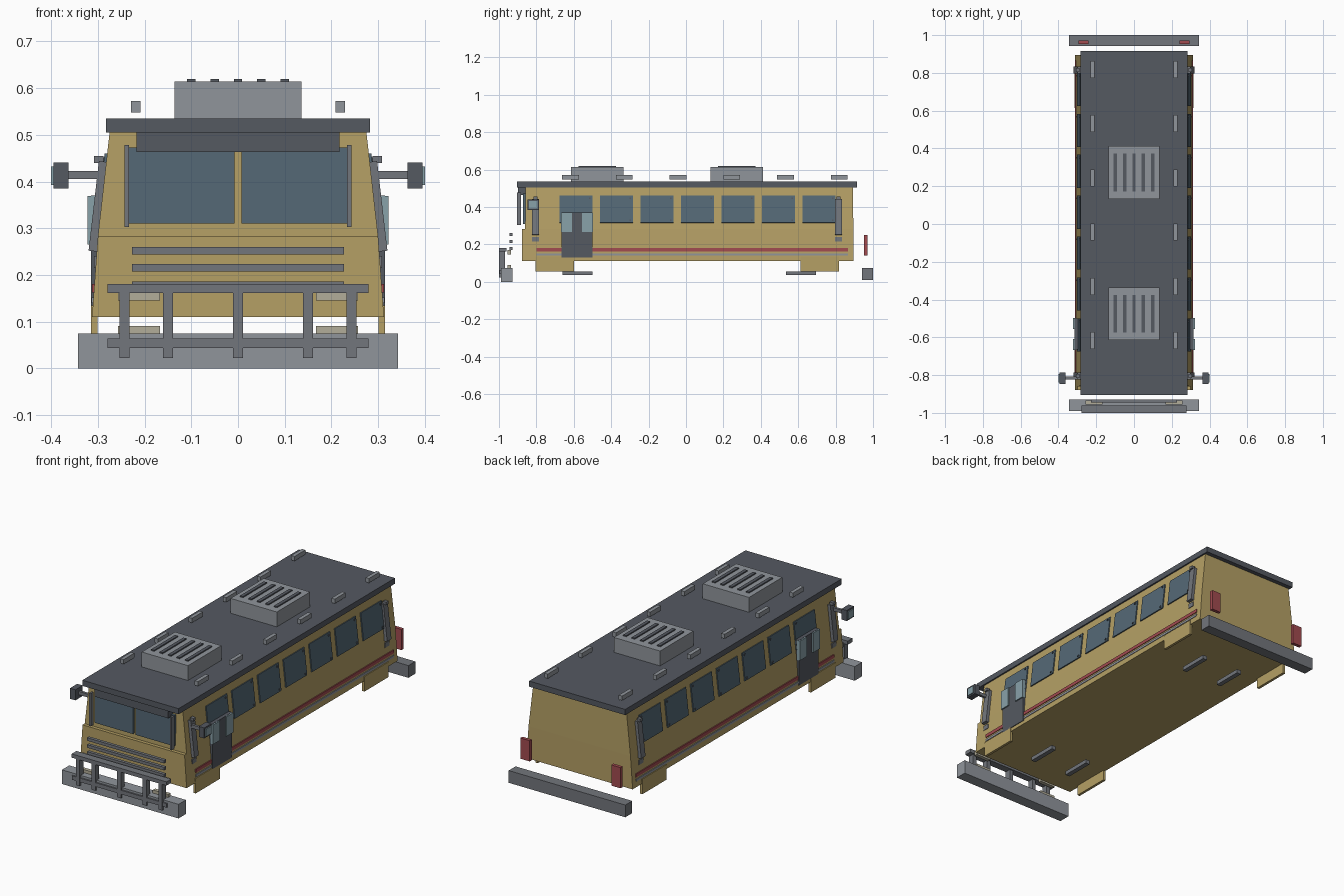
import bpy, bmesh, math
from mathutils import Vector, Matrix

if "Cube" in bpy.data.objects:
    bpy.data.objects.remove(bpy.data.objects["Cube"])


def mat(name, r, g, b):
    m = bpy.data.materials.new(name)
    m.diffuse_color = (r, g, b, 1)
    m.use_nodes = True
    m.node_tree.nodes["Principled BSDF"].inputs["Base Color"].default_value = m.diffuse_color
    return m


YELLOW = mat("ochre_paint", 0.46, 0.35, 0.13)
DARK = mat("dark_metal", 0.09, 0.10, 0.12)
STEEL = mat("steel", 0.17, 0.18, 0.20)
GREY = mat("light_grey", 0.28, 0.30, 0.33)
GLASS = mat("glass", 0.09, 0.14, 0.18)
PANE = mat("pale_glass", 0.25, 0.36, 0.40)
RED = mat("red", 0.36, 0.07, 0.08)
LAMP = mat("lamp", 0.45, 0.42, 0.32)


def finish(name, bm, material):
    bmesh.ops.recalc_face_normals(bm, faces=bm.faces)
    me = bpy.data.meshes.new(name)
    bm.to_mesh(me)
    bm.free()
    me.materials.append(material)
    ob = bpy.data.objects.new(name, me)
    bpy.context.collection.objects.link(ob)
    return ob


def box(name, x, y, z, material, lean=0.0):
    """Box from (min, max) ranges, optionally leaned about y."""
    bm = bmesh.new()
    bmesh.ops.create_cube(bm, size=1)
    ranges = (x, y, z)
    size = Matrix.Diagonal([b - a for a, b in ranges] + [1])
    centre = Vector([(a + b) / 2 for a, b in ranges])
    bm.transform(Matrix.Translation(centre) @ Matrix.Rotation(lean, 4, 'Y') @ size)
    return finish(name, bm, material)


def pair(name, x, y, z, material, lean=0.0):
    """Same box on both sides of the bus."""
    box(name + "_right", x, y, z, material, lean)
    box(name + "_left", (-x[1], -x[0]), y, z, material, -lean)


def tapered(name, rings, material):
    """Loft rectangular rings given as (half width, y min, y max, z)."""
    bm = bmesh.new()
    loops = [[bm.verts.new(p) for p in ((-w, a, z), (w, a, z), (w, b, z), (-w, b, z))]
             for w, a, b, z in rings]
    for lo, hi in zip(loops, loops[1:]):
        for i in range(4):
            j = (i + 1) % 4
            bm.faces.new((lo[i], lo[j], hi[j], hi[i]))
    bm.faces.new(loops[0][::-1])
    bm.faces.new(loops[-1])
    return finish(name, bm, material)


LEAN = -math.atan2(0.025, 0.217)


def wall(z):
    """Outer half width of the body at height z."""
    if z < 0.283:
        return 0.3126 - 0.0126 * (z - 0.11) / 0.173
    return 0.30 - 0.025 * (z - 0.283) / 0.217


# Body shell and roof
tapered("lower_body", [(0.3126, -0.878, 0.895, 0.11), (0.30, -0.878, 0.895, 0.283)], YELLOW)
tapered("upper_body", [(0.30, -0.860, 0.895, 0.283), (0.275, -0.857, 0.892, 0.505)], YELLOW)
box("roof", (-0.283, 0.283), (-0.904, 0.915), (0.505, 0.535), DARK)

# Windscreen, its side posts and sun visor
pair("windscreen", (0.008, 0.235), (-0.872, -0.855), (0.31, 0.473), GLASS)
pair("windscreen_post", (0.233, 0.243), (-0.904, -0.882), (0.303, 0.478), STEEL)
box("sun_visor", (-0.217, 0.217), (-0.897, -0.856), (0.463, 0.507), DARK)

# Side windows with bolts
xw = wall(0.3875)
for i in range(7):
    c = -0.587 + 0.2165 * i
    pair(f"side_window_{i}", (xw - 0.006, xw + 0.006), (c - 0.088, c + 0.088),
         (0.315, 0.46), GLASS, LEAN)
    for k, (dy, z) in enumerate(((0.073, 0.328), (0.073, 0.447))):
        x = wall(z) + 0.006
        pair(f"window_bolt_{i}_{k}", (x - 0.004, x + 0.004),
             (c + dy - 0.004, c + dy + 0.004), (z - 0.004, z + 0.004), DARK, LEAN)

# Doors with two pale panes
pair("door", (0.295, 0.315), (-0.665, -0.50), (0.13, 0.37), DARK)
for k, y in enumerate((-0.668, -0.556)):
    pair(f"door_pane_{k}", (0.305, 0.322), (y, y + 0.058), (0.265, 0.369), PANE)

# Stripes
pair("red_stripe", (0.302, 0.3125), (-0.80, 0.865), (0.162, 0.18), RED)
pair("grey_stripe", (0.304, 0.3135), (-0.80, 0.865), (0.14, 0.152), GREY)

# Wheel skirts and underbody rails
for tag, a, b in (("front", -0.805, -0.60), ("rear", 0.613, 0.817)):
    pair(tag + "_wheel_skirt", (0.301, 0.315), (a, b), (0.055, 0.135), YELLOW)
for tag, a in (("front", -0.66), ("rear", 0.535)):
    pair(tag + "_under_rail", (0.10, 0.125), (a, a + 0.16), (0.035, 0.056), STEEL)

# Side vents at both ends
for tag, y in (("front", -0.805), ("rear", 0.815)):
    pair(tag + "_side_vent", (0.286, 0.309), (y - 0.018, y + 0.018), (0.25, 0.443), STEEL, LEAN)
    pair(tag + "_vent_cap", (0.288, 0.308), (y - 0.01, y + 0.01), (0.44, 0.455), STEEL)
    pair(tag + "_side_marker", (0.298, 0.308), (y - 0.018, y + 0.018), (0.215, 0.24), STEEL)

# Mirrors
pair("mirror_arm", (0.28, 0.37), (-0.822, -0.808), (0.405, 0.423), STEEL)
pair("mirror_head", (0.363, 0.395), (-0.848, -0.787), (0.385, 0.441), DARK)
pair("mirror_glass", (0.394, 0.40), (-0.84, -0.795), (0.392, 0.432), PANE)

# Grille and headlights
for i, z in enumerate((0.252, 0.215, 0.178)):
    box(f"grille_bar_{i}", (-0.227, 0.227), (-0.945, -0.928), (z - 0.008, z + 0.008), STEEL)
pair("upper_headlight", (0.167, 0.257), (-0.955, -0.935), (0.145, 0.17), LAMP)
pair("lower_headlight", (0.167, 0.257), (-0.955, -0.935), (0.065, 0.091), LAMP)

# Bumpers and front guard
box("front_bumper", (-0.343, 0.343), (-0.99, -0.928), (0, 0.075), GREY)
box("rear_bumper", (-0.343, 0.343), (0.942, 1.0), (0.01, 0.075), STEEL)
box("guard_top_bar", (-0.279, 0.279), (-1.0, -0.96), (0.161, 0.181), STEEL)
box("guard_low_bar", (-0.279, 0.279), (-0.998, -0.97), (0.043, 0.064), STEEL)
for i, x in enumerate((-0.243, -0.15, 0, 0.15, 0.243)):
    box(f"guard_post_{i}", (x - 0.011, x + 0.011), (-1.0, -0.968), (0.022, 0.163), STEEL)

# Tail lights
pair("tail_light", (0.24, 0.295), (0.953, 0.971), (0.14, 0.25), RED)

# Roof coolers with slats
for tag, y in (("front", -0.475), ("rear", 0.272)):
    box(tag + "_roof_cooler", (-0.136, 0.136), (y - 0.14, y + 0.14), (0.535, 0.614), GREY)
    for k in range(5):
        x = -0.1 + 0.05 * k
        box(f"{tag}_cooler_slat_{k}", (x - 0.009, x + 0.009), (y - 0.1, y + 0.1),
            (0.61, 0.62), DARK)

# Roof marker lamps
for i in range(6):
    y = -0.617 + 0.2872 * i
    pair(f"roof_marker_{i}", (0.209, 0.229), (y - 0.045, y + 0.045), (0.548, 0.572), GREY)
